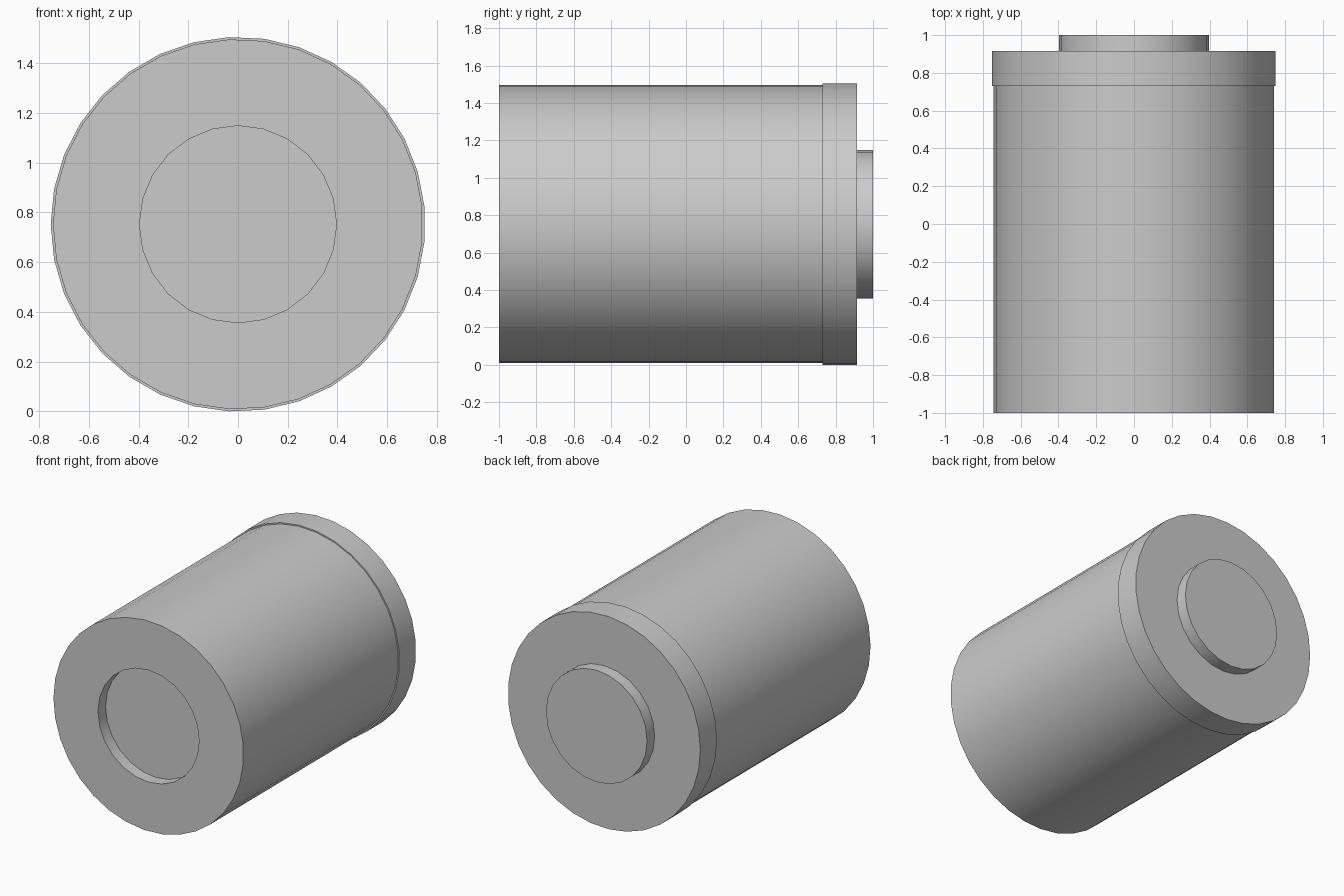
import bpy, bmesh, math

if "Cube" in bpy.data.objects:
    bpy.data.objects.remove(bpy.data.objects["Cube"], do_unlink=True)

CENTRE_Z = 0.752
OUTER_SIDES, INNER_SIDES = 33, 24

grey = bpy.data.materials.new("plain grey")
grey.use_nodes = True
colour = (0.6, 0.6, 0.6, 1)
grey.diffuse_color = colour
grey.node_tree.nodes["Principled BSDF"].inputs["Base Color"].default_value = colour


def ring(bm, sides, radius, y):
    """Loop of edges around the y axis, with a corner on the -x side."""
    verts = []
    for i in range(sides):
        a = math.pi + 2 * math.pi * i / sides
        verts.append(bm.verts.new((radius * math.cos(a), y,
                                   CENTRE_Z + radius * math.sin(a))))
    edges = [bm.edges.new((verts[i - 1], verts[i])) for i in range(sides)]
    return verts, edges


def wall(bm, a, b):
    bmesh.ops.bridge_loops(bm, edges=a[1] + b[1])


def stepped_drum(name, radius, blank_y, stepped_y, disc_radius, disc_y):
    """Closed drum: plain at blank_y, with a round step in the stepped_y end."""
    bm = bmesh.new()
    blank = ring(bm, OUTER_SIDES, radius, blank_y)
    rim = ring(bm, OUTER_SIDES, radius, stepped_y)
    disc_base = ring(bm, INNER_SIDES, disc_radius, stepped_y)
    disc_end = ring(bm, INNER_SIDES, disc_radius, disc_y)
    wall(bm, blank, rim)
    wall(bm, disc_base, disc_end)
    bm.faces.new(blank[0])
    bm.faces.new(disc_end[0])
    # flat annulus between the outer rim and the disc
    bmesh.ops.triangle_fill(bm, use_beauty=True, use_dissolve=False,
                            edges=rim[1] + disc_base[1])
    bmesh.ops.recalc_face_normals(bm, faces=bm.faces)
    mesh = bpy.data.meshes.new(name)
    bm.to_mesh(mesh)
    bm.free()
    mesh.materials.append(grey)
    obj = bpy.data.objects.new(name, mesh)
    bpy.context.collection.objects.link(obj)
    bpy.ops.object.select_all(action="DESELECT")
    obj.select_set(True)
    bpy.context.view_layer.objects.active = obj
    bpy.ops.object.shade_smooth_by_angle(angle=math.radians(30))
    return obj


# Main drum with a shallow round recess in the front
stepped_drum("drum_body", 0.744, 0.74, -1.0, 0.396, -0.915)
# Slightly wider collar with a matching round boss at the back
stepped_drum("rear_collar", 0.753, 0.73, 0.915, 0.396, 1.0)
